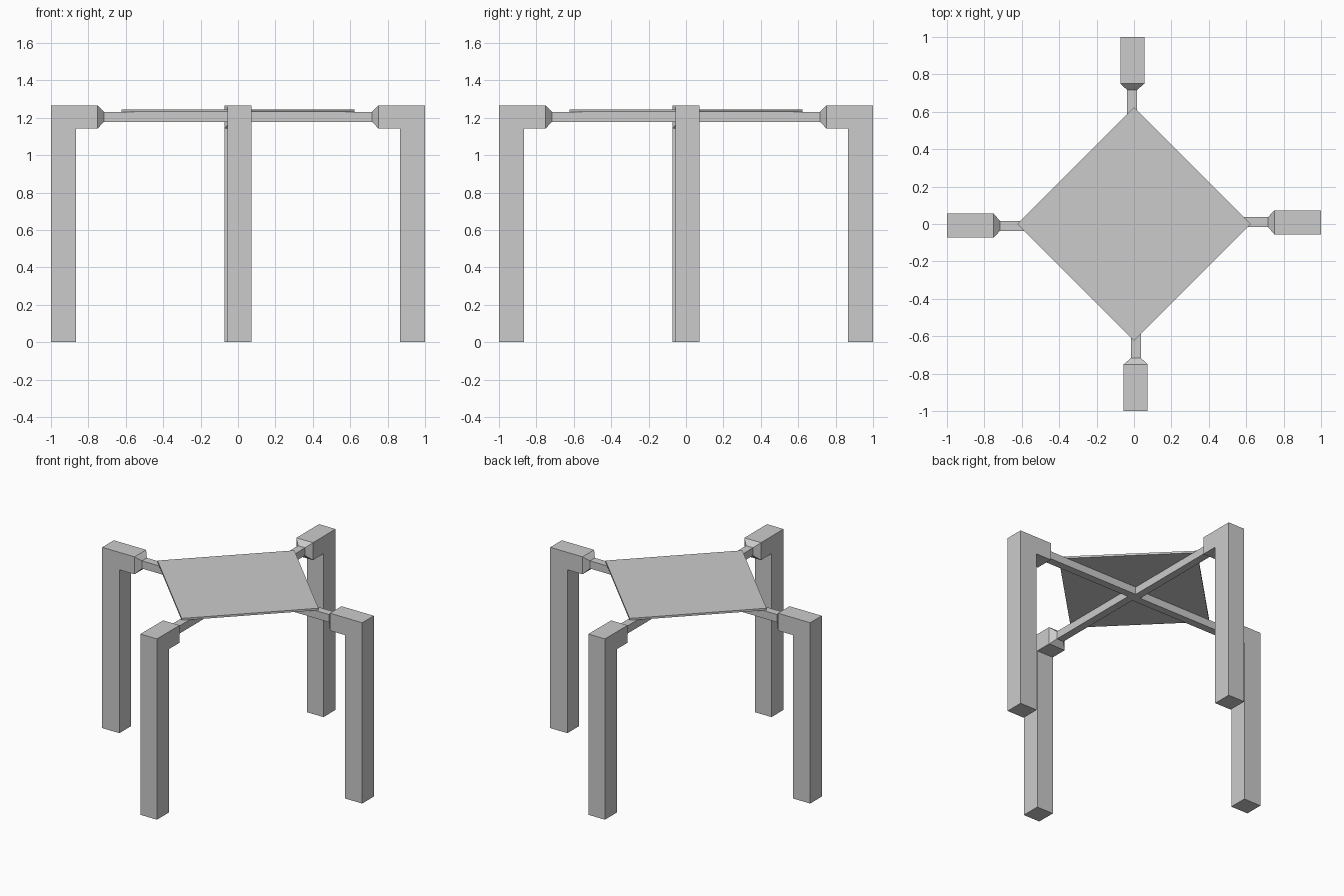
import bpy, bmesh
from math import pi
from mathutils import Matrix, Vector

if "Cube" in bpy.data.objects:
    bpy.data.objects.remove(bpy.data.objects["Cube"])

Y0, Y1 = -0.055, 0.073           # leg thickness, slightly off centre
ARM_MID = Vector((0, 0.010, 1.205))


def add_object(name, bm):
    bmesh.ops.recalc_face_normals(bm, faces=bm.faces)
    mesh = bpy.data.meshes.new(name)
    bm.to_mesh(mesh)
    bm.free()
    obj = bpy.data.objects.new(name, mesh)
    bpy.context.collection.objects.link(obj)
    return obj


def extrude(bm, face, offset):
    new = bmesh.ops.extrude_discrete_faces(bm, faces=[face])["faces"][0]
    bmesh.ops.translate(bm, verts=new.verts, vec=offset)
    return new


def ring(bm, face, x, half_y, half_z):
    # Extrude the end of the arm to a centred section of the given size
    face = extrude(bm, face, (0, 0, 0))
    mid = face.calc_center_median()
    for v in face.verts:
        v.co = (x, ARM_MID.y + (half_y if v.co.y > mid.y else -half_y),
                ARM_MID.z + (half_z if v.co.z > mid.z else -half_z))
    return face


def leg_and_rail(name, angle):
    # Post with a top arm, tapering into a thin rail that runs to the centre
    bm = bmesh.new()
    profile = [(1, 0), (1, 1.265), (0.75, 1.265), (0.75, 1.143),
               (0.867, 1.143), (0.867, 0)]
    side = bm.faces.new([bm.verts.new((x, Y0, z)) for x, z in profile])
    ext = bmesh.ops.extrude_face_region(bm, geom=[side])["geom"]
    bmesh.ops.translate(bm, vec=(0, Y1 - Y0, 0),
                        verts=[v for v in ext if isinstance(v, bmesh.types.BMVert)])
    tip = next(f for f in bm.faces if all(abs(v.co.x - 0.75) < 1e-4 for v in f.verts))
    tip = ring(bm, tip, 0.717, 0.027, 0.027)
    extrude(bm, tip, (-0.717, 0, 0))
    bm.transform(Matrix.Rotation(angle, 4, 'Z'))
    return add_object(name, bm)


# Four legs, each a quarter turn apart
for i, name in enumerate(("right_leg", "back_leg", "left_leg", "front_leg")):
    leg_and_rail(name, i * pi / 2)

# Thin square seat, turned so its corners point at the legs
R = 0.623
bm = bmesh.new()
base = bm.faces.new([bm.verts.new((x, y, 1.231))
                     for x, y in ((R, 0), (0, R), (-R, 0), (0, -R))])
ext = bmesh.ops.extrude_face_region(bm, geom=[base])["geom"]
bmesh.ops.translate(bm, vec=(0, 0, 0.014),
                    verts=[v for v in ext if isinstance(v, bmesh.types.BMVert)])
add_object("seat", bm)
